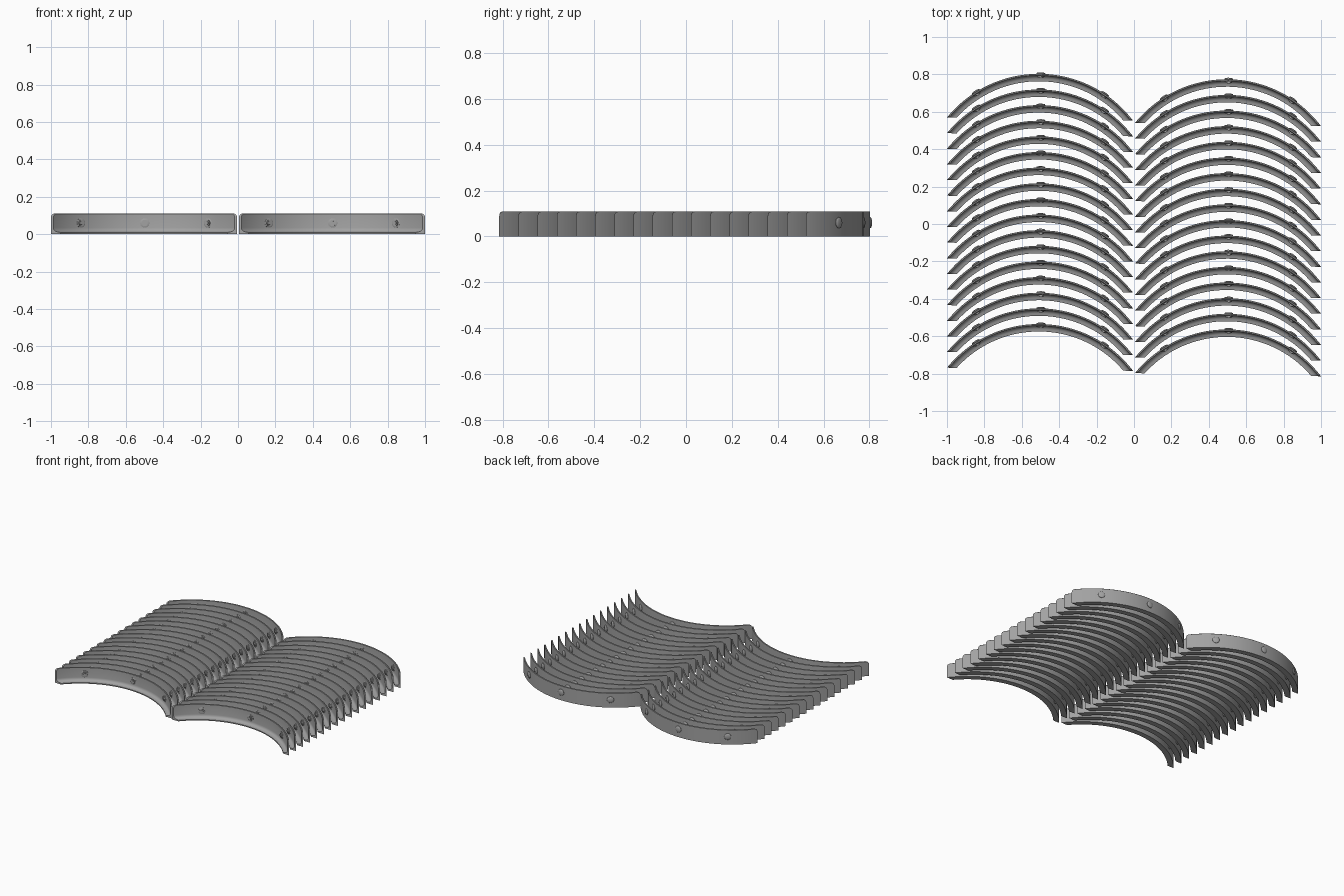
import bpy, bmesh, math
from mathutils import Matrix, Vector

if "Cube" in bpy.data.objects:
    bpy.data.objects.remove(bpy.data.objects["Cube"])

R = 0.632            # outer radius of each arch
HALF = 0.4975        # half chord
CUT = math.sqrt(R * R - HALF * HALF)   # both ends are cut flat at this depth
H = 0.11             # height of the arch
SEG = 48
ROWS, STEP = 17, 0.0836

grey = bpy.data.materials.new("plain grey")
grey.diffuse_color = (0.36, 0.36, 0.36, 1)
grey.use_nodes = True
grey.node_tree.nodes["Principled BSDF"].inputs["Base Color"].default_value = grey.diffuse_color

# Cross-section as (inward depth, height): thin wall, fillet, bottom flange
profile = [(0, 0), (0, H - 0.002), (0.002, H), (0.008, H), (0.010, H - 0.002),
           (0.010, 0.034), (0.012, 0.024), (0.018, 0.016), (0.027, 0.012),
           (0.038, 0.010), (0.040, 0.008), (0.040, 0)]


def build_arch():
    bm = bmesh.new()
    rings = []
    corner = 0.02
    for i in range(SEG + 1):
        # stations bunch up near the ends so the rounded corner is smooth
        t = math.sin(math.pi / 2 * (2 * i / SEG - 1))
        ring = []
        for d, z in profile:
            r = R - d
            a = math.acos(CUT / r)
            near = (1 - abs(t)) * a * r          # distance to the end
            if z > H / 2 and near < corner:
                z -= corner - math.sqrt(corner ** 2 - (corner - near) ** 2)
            ring.append(bm.verts.new((r * math.sin(t * a), r * math.cos(t * a) - R, z)))
        rings.append(ring)
    n = len(profile)
    for a, b in zip(rings, rings[1:]):
        for k in range(n):
            bm.faces.new((a[k], a[(k + 1) % n], b[(k + 1) % n], b[k]))
    bm.faces.new(rings[0])
    bm.faces.new(rings[-1])
    return bm


def add_lathe(bm, points, sides, matrix):
    """Stack of rings given as (radius, offset along local z), capped."""
    rings = [[bm.verts.new(matrix @ Vector((r * math.cos(2 * math.pi * k / sides),
                                            r * math.sin(2 * math.pi * k / sides), z)))
              for k in range(sides)] for r, z in points]
    for a, b in zip(rings, rings[1:]):
        for k in range(sides):
            bm.faces.new((a[k], a[(k + 1) % sides], b[(k + 1) % sides], b[k]))
    bm.faces.new(rings[0])
    bm.faces.new(rings[-1])


def build_bolts():
    bm = bmesh.new()
    for a in (-math.asin(0.345 / R), 0, math.asin(0.345 / R)):
        out = Vector((math.sin(a), math.cos(a), 0))
        m = Matrix.Translation(Vector((0, -R, 0.06)) + out * R) @ out.to_track_quat('Z', 'Y').to_matrix().to_4x4()
        # domed head outside
        add_lathe(bm, [(0.024, -0.004), (0.024, 0.002), (0.021, 0.005), (0.013, 0.007), (0.005, 0.008)], 20, m)
        # washer, nut and bolt end inside
        add_lathe(bm, [(0.025, -0.006), (0.025, -0.012), (0.023, -0.013)], 20, m)
        add_lathe(bm, [(0.018, -0.012), (0.018, -0.019)], 6, m)
        add_lathe(bm, [(0.010, -0.018), (0.010, -0.022)], 12, m)
    return bm


def to_mesh(bm, name):
    bmesh.ops.recalc_face_normals(bm, faces=bm.faces)
    mesh = bpy.data.meshes.new(name)
    bm.to_mesh(mesh)
    bm.free()
    mesh.materials.append(grey)
    mesh.shade_smooth()
    mesh.set_sharp_from_angle(angle=math.radians(32))
    return mesh


arch_mesh = to_mesh(build_arch(), "arch_strip")
bolt_mesh = to_mesh(build_bolts(), "arch_bolts")

# Two columns of nested arches, each turned very slightly
for side, cx, top in (("left", -0.5025, 0.803), ("right", 0.5025, 0.774)):
    for row in range(ROWS):
        for part, mesh in (("arch_strip", arch_mesh), ("arch_bolts", bolt_mesh)):
            ob = bpy.data.objects.new(f"{part}_{side}_{row + 1}", mesh)
            # turn about the middle of the chord
            ob.matrix_world = (Matrix.Translation((cx, top - row * STEP - 0.242, 0))
                               @ Matrix.Rotation(-0.017, 4, 'Z')
                               @ Matrix.Translation((0, 0.242, 0)))
            bpy.context.collection.objects.link(ob)
